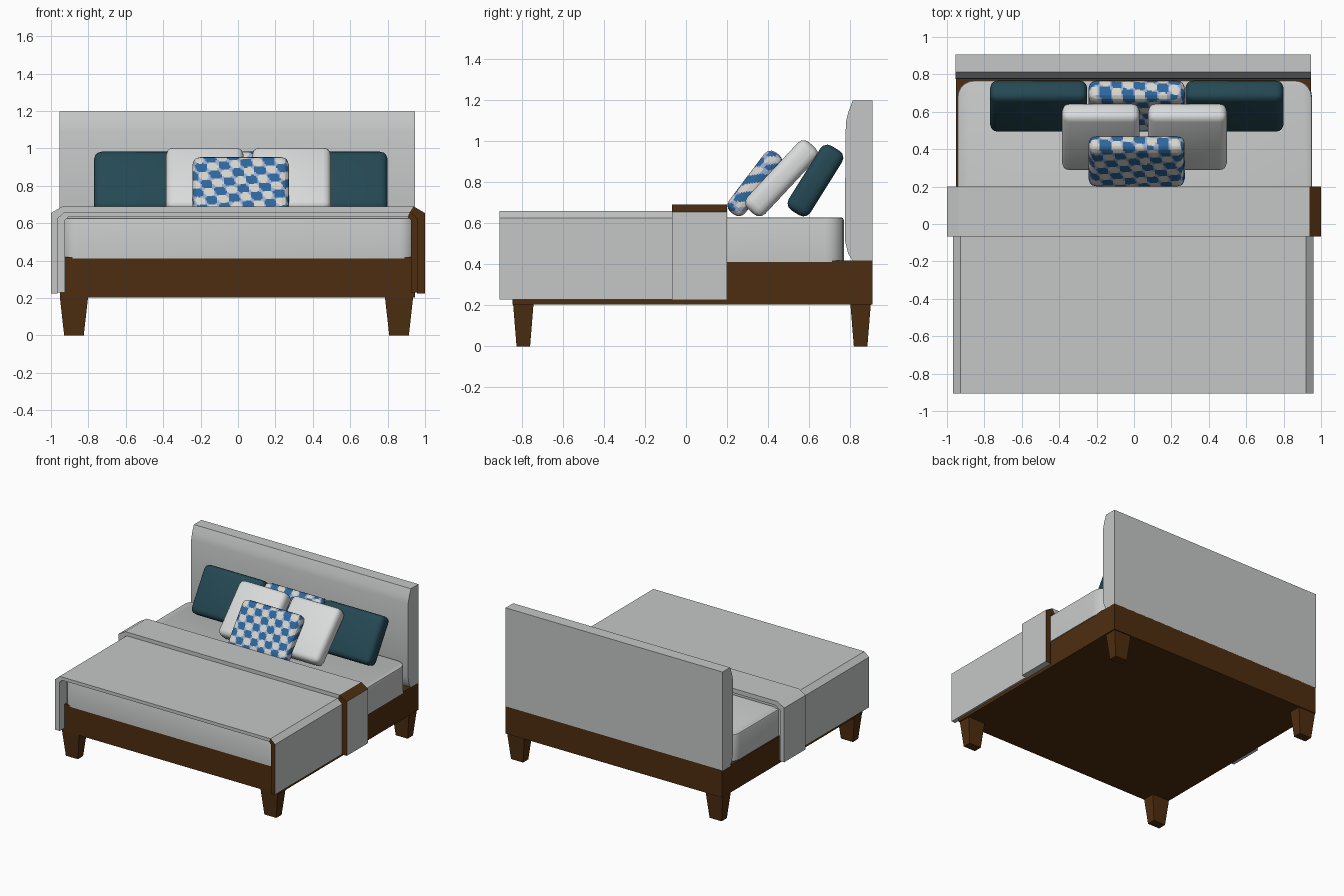
import bpy, bmesh, math
from mathutils import Vector, Matrix

if "Cube" in bpy.data.objects:
    bpy.data.objects.remove(bpy.data.objects["Cube"])


def material(name, r, g, b):
    m = bpy.data.materials.new(name)
    m.diffuse_color = (r, g, b, 1)
    m.use_nodes = True
    m.node_tree.nodes["Principled BSDF"].inputs["Base Color"].default_value = m.diffuse_color
    return m


GREY = material("light grey fabric", 0.56, 0.575, 0.57)
WHITE = material("white pillow", 0.70, 0.71, 0.71)
BROWN = material("brown wood", 0.076, 0.027, 0.005)
TEAL = material("dark teal", 0.018, 0.065, 0.088)
PERI = material("periwinkle", 0.33, 0.41, 0.64)
BLUE = material("blue dots", 0.026, 0.135, 0.335)
CREAM = material("cream dots", 0.67, 0.66, 0.61)


def finish(name, bm, mats, angle=0, matrix=None):
    bmesh.ops.recalc_face_normals(bm, faces=bm.faces[:])
    me = bpy.data.meshes.new(name)
    bm.to_mesh(me)
    bm.free()
    for m in mats:
        me.materials.append(m)
    if angle:
        for p in me.polygons:
            p.use_smooth = True
        me.set_sharp_from_angle(angle=math.radians(angle))
    ob = bpy.data.objects.new(name, me)
    if matrix:
        ob.matrix_world = matrix
    bpy.context.collection.objects.link(ob)
    return ob


def box_bm(lo, hi):
    bm = bmesh.new()
    bmesh.ops.create_cube(bm, size=1)
    lo, hi = Vector(lo), Vector(hi)
    for v in bm.verts:
        v.co = Vector([(lo[i] + hi[i]) / 2 + v.co[i] * (hi[i] - lo[i]) for i in range(3)])
    return bm


# bed frame
finish("bed_frame", box_bm((-0.952, -0.845, 0.203), (0.945, 0.907, 0.418)), [BROWN])

# tapered legs
for side, cx in (("left", -0.877), ("right", 0.861)):
    for end, cy in (("front", -0.792), ("back", 0.85)):
        bm = box_bm((cx - 0.076, cy - 0.05, 0), (cx + 0.076, cy + 0.05, 0.21))
        for v in bm.verts:
            if v.co.z < 0.1:
                v.co.x = cx + (v.co.x - cx) * 0.69
                v.co.y = cy + (v.co.y - cy) * 0.66
        finish(f"{end}_{side}_leg", bm, [BROWN])

# mattress with rounded vertical corners and a soft top edge
bm = box_bm((-0.945, -0.85, 0.41), (0.952, 0.768, 0.628))
vertical = [e for e in bm.edges if abs(e.verts[0].co.z - e.verts[1].co.z) > 0.1]
bmesh.ops.bevel(bm, geom=vertical, offset=0.09, segments=5, profile=0.5, affect='EDGES')
top = [e for e in bm.edges if all(v.co.z > 0.62 for v in e.verts)]
bmesh.ops.bevel(bm, geom=top, offset=0.014, segments=2, profile=0.5, affect='EDGES')
finish("mattress", bm, [GREY], 40)

# headboard: side profile (y, z) swept across the width
profile = [(0.907, 0.415), (0.907, 1.197), (0.812, 1.197), (0.79, 1.14), (0.778, 1.09),
           (0.775, 0.80), (0.775, 0.51), (0.79, 0.45), (0.812, 0.415)]
bm = bmesh.new()
face = bm.faces.new([bm.verts.new((-0.955, y, z)) for y, z in profile])
ext = bmesh.ops.extrude_face_region(bm, geom=[face], use_keep_orig=True)
for g in ext["geom"]:
    if isinstance(g, bmesh.types.BMVert):
        g.co.x = 0.945
finish("headboard", bm, [GREY], 35)


# draped cloths: arch-shaped band, outer and inner outlines paired
def drape(name, outer, inner, y0, y1, brown_chamfer):
    bm = bmesh.new()
    rows = [[bm.verts.new((x, y, z)) for x, z in line]
            for line, y in ((outer, y0), (outer, y1), (inner, y1), (inner, y0))]
    for i in range(4):
        a, b = rows[i], rows[(i + 1) % 4]
        for j in range(len(outer) - 1):
            bm.faces.new((a[j], a[j + 1], b[j + 1], b[j]))
    for j in (0, -1):
        bm.faces.new([r[j] for r in rows])
    bmesh.ops.recalc_face_normals(bm, faces=bm.faces[:])
    # wooden-coloured edging on the right side only
    for f in bm.faces:
        if f.calc_center_median().x > 0.9:
            n = f.normal
            if abs(n.y) > 0.9 or (brown_chamfer and 0.2 < n.z < 0.97):
                f.material_index = 1
    finish(name, bm, [GREY, BROWN])


def arch(xl, xr, c, z0, z1, cz):
    return [(xl, z0), (xl, z1 - cz), (xl + c, z1), (xr - c, z1), (xr, z1 - cz), (xr, z0)]


drape("blanket", arch(-0.967, 0.96, 0.04, 0.228, 0.66, 0.035),
      arch(-0.926, 0.926, 0.02, 0.228, 0.634, 0.02), -0.907, 0.19, False)
drape("bed_runner", arch(-1, 1, 0.062, 0.225, 0.69, 0.036),
      arch(-0.964, 0.957, 0.04, 0.225, 0.655, 0.03), -0.068, 0.2, True)


# pillows: rounded slabs leaning on each other
def pillow(name, x0, x1, cy, cz, length, thick, tilt, mat, dotted=False):
    w = (x1 - x0) / 2
    bm = box_bm((-w, -length / 2, -thick / 2), (w, length / 2, thick / 2))
    bmesh.ops.bevel(bm, geom=bm.edges[:], offset=0.04, segments=3, profile=0.5, affect='EDGES')
    mats = [mat]
    if dotted:
        mats = [PERI, BLUE, CREAM]
        step = 0.009
        for axis, half in enumerate((w, length / 2, thick / 2)):
            n = int(half / step)
            for k in range(-n, n + 1):
                no = [0, 0, 0]
                no[axis] = 1
                bmesh.ops.bisect_plane(bm, geom=bm.verts[:] + bm.edges[:] + bm.faces[:],
                                       plane_co=[c * k * step for c in no], plane_no=no)
        # staggered blue and cream dots
        px, py = 0.062, 0.056
        for f in bm.faces:
            c = f.calc_center_median()
            u, v = c.x + c.y * 0.25, c.y + c.z - c.x * 0.12
            i, j = round(u / px), round(v / py)
            blue = (i + j) % 2 == 0
            if math.hypot(u - i * px, v - j * py) < (0.034 if blue else 0.029):
                f.material_index = 1 if blue else 2
    m = Matrix.Translation(((x0 + x1) / 2, cy, cz)) @ Matrix.Rotation(math.radians(tilt), 4, 'X')
    finish(name, bm, mats, 50, m)


pillow("back_left_pillow", -0.77, -0.25, 0.63, 0.807, 0.37, 0.125, 58, TEAL)
pillow("back_right_pillow", 0.275, 0.80, 0.63, 0.807, 0.37, 0.125, 58, TEAL)
pillow("back_dotted_pillow", -0.243, 0.272, 0.63, 0.807, 0.37, 0.125, 58, PERI, True)
pillow("middle_left_pillow", -0.385, 0.03, 0.465, 0.818, 0.44, 0.12, 47, WHITE)
pillow("middle_right_pillow", 0.075, 0.497, 0.465, 0.818, 0.44, 0.12, 47, WHITE)
pillow("front_dotted_pillow", -0.243, 0.272, 0.335, 0.793, 0.365, 0.10, 53, PERI, True)
